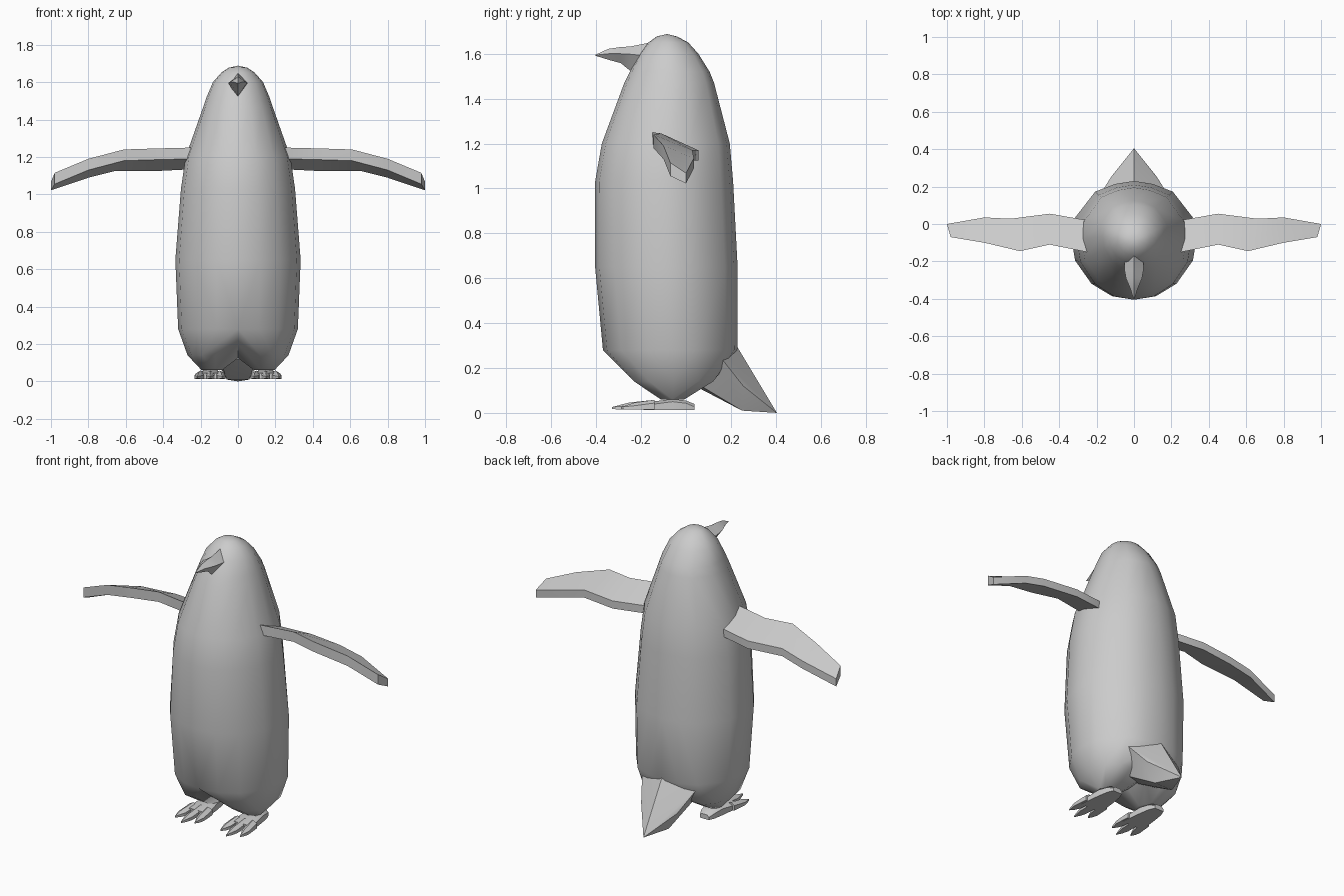
import bpy, bmesh, math

if "Cube" in bpy.data.objects:
    bpy.data.objects.remove(bpy.data.objects["Cube"])


def finish(name, bm, smooth=35, mirror=False):
    bmesh.ops.recalc_face_normals(bm, faces=bm.faces)
    me = bpy.data.meshes.new(name)
    bm.to_mesh(me)
    bm.free()
    ob = bpy.data.objects.new(name, me)
    bpy.context.collection.objects.link(ob)
    bpy.context.view_layer.objects.active = ob
    for o in bpy.context.selected_objects:
        o.select_set(False)
    ob.select_set(True)
    if mirror:
        mod = ob.modifiers.new("mirror", 'MIRROR')
        mod.use_clip = True
        bpy.ops.object.modifier_apply(modifier=mod.name)
    bpy.ops.object.shade_smooth_by_angle(angle=math.radians(smooth))
    return ob


def hull(bm, pts, extra=()):
    verts = [bm.verts.new(p) for p in pts] + list(extra)
    res = bmesh.ops.convex_hull(bm, input=verts)
    loose = [v for v in verts if not v.link_faces]
    bmesh.ops.delete(bm, geom=loose, context='VERTS')
    return res


def loft(bm, rings, closed):
    vr = [[bm.verts.new(p) for p in r] for r in rings]
    n = len(vr[0])
    for a, b in zip(vr, vr[1:]):
        for i in range(n if closed else n - 1):
            j = (i + 1) % n
            bm.faces.new((a[i], a[j], b[j], b[i]))
    return vr


# Body and head: half section lofted upward, then mirrored
half = [(0, -1), (.35, -.94), (.68, -.73), (.94, -.34), (1, .03), (.95, .37),
        (.62, .82), (.3, .95), (0, 1)]
levels = [  # z, half width, front y, back y
    (.28, .32, -.37, .23), (.65, .335, -.405, .23), (1.03, .305, -.405, .21),
    (1.2, .28, -.375, .195), (1.47, .185, -.275, .125), (1.52, .168, -.25, .105),
    (1.6, .134, -.21, .055), (1.65, .09, -.168, .01), (1.677, .05, -.13, -.04)]
bm = bmesh.new()
rings = [[(x * w, (f + b) / 2 + y * (b - f) / 2, z) for x, y in half]
         for z, w, f, b in levels]
vr = loft(bm, rings, False)
top = bm.verts.new((0, -.085, 1.688))
for a, b in zip(vr[-1], vr[-1][1:]):
    bm.faces.new((a, b, top))

# Rounded leg lobe under the half body
pts = [(0, -.25, .2), (0, -.05, .125), (0, .1, .14)]
for z, cx, rx, cy, ry in ((.14, .155, .115, -.055, .185), (.06, .14, .055, -.06, .055)):
    pts += [(cx + rx * math.cos(a * math.pi / 5), cy + ry * math.sin(a * math.pi / 5), z)
            for a in range(10)]
hull(bm, pts, vr[0])
inner = [f for f in bm.faces if all(v.co.x < 1e-4 for v in f.verts)
         or all(abs(v.co.z - .28) < 1e-4 for v in f.verts)]
bmesh.ops.delete(bm, geom=inner, context='FACES')
finish("body", bm, 40, mirror=True)

# Tail
bm = bmesh.new()
tail = [(0, .405, 0), (0, .225, .3), (0, .04, .12)]
for s in (-1, 1):
    tail += [(s * .18, .16, .24), (s * .12, .255, .12), (s * .06, .25, .01),
             (s * .1, .05, .13)]
hull(bm, tail)
finish("tail", bm, 25)

# Beak
bm = bmesh.new()
beak = [(-.17, .05, 1.648, 1.59, 1.5), (-.25, .05, 1.632, 1.598, 1.525),
        (-.29, .043, 1.63, 1.6, 1.558), (-.345, .02, 1.622, 1.6, 1.573),
        (-.403, .002, 1.596, 1.594, 1.591)]
vr = loft(bm, [[(0, y, t), (w, y, m), (0, y, b), (-w, y, m)]
               for y, w, t, m, b in beak], True)
bm.faces.new(vr[0])
bm.faces.new(vr[-1])
finish("beak", bm, 25)

# Flippers: tilted plates; x front, x back, y front, y back, z front, z back, thickness
stations = [(.25, .25, -.15, .02, 1.25, 1.18), (.45, .45, -.11, .055, 1.245, 1.17),
            (.61, .66, -.145, .028, 1.24, 1.17), (.8, .8, -.1, .035, 1.19, 1.135),
            (.98, 1.0, -.07, 0, 1.115, 1.068)]
for s, side in ((-1, "right"), (1, "left")):
    bm = bmesh.new()
    vr = loft(bm, [[(s * xf, yf, zf), (s * xb, yb, zb),
                    (s * xb, yb, zb - .046), (s * xf, yf, zf - .06)]
                   for xf, xb, yf, yb, zf, zb in stations], True)
    bm.faces.new(vr[0])
    bm.faces.new(vr[-1])
    finish(side + "_flipper", bm, 30)

# Feet: pad with three clawed toes
for s, side in ((-1, "right"), (1, "left")):
    bm = bmesh.new()
    pad = []
    for y, w, t in ((.037, .03, .04), (0, .045, .055), (-.06, .055, .062), (-.19, .07, .045)):
        for k in (-1, 1):
            pad += [(s * .148 + k * w, y, .012), (s * .148 + k * w, y, t - .012),
                    (s * .148 + k * w * .6, y, t)]
    hull(bm, pad)
    for bx, tx, ty in ((.097, .085, -.29), (.148, .15, -.33), (.2, .218, -.29)):
        toe = [(s * tx, ty, .018), (s * tx, ty, .026)]
        for q, w, t in ((0, .024, .058), (.6, .022, .046), (.8, .012, .036)):
            x = s * (bx + (tx - bx) * q)
            y = -.14 + (ty + .14) * q
            toe += [(x - w, y, .014), (x + w, y, .014), (x - w, y, t - .014),
                    (x + w, y, t - .014), (x, y, t)]
        hull(bm, toe)
    finish(side + "_foot", bm, 35)
